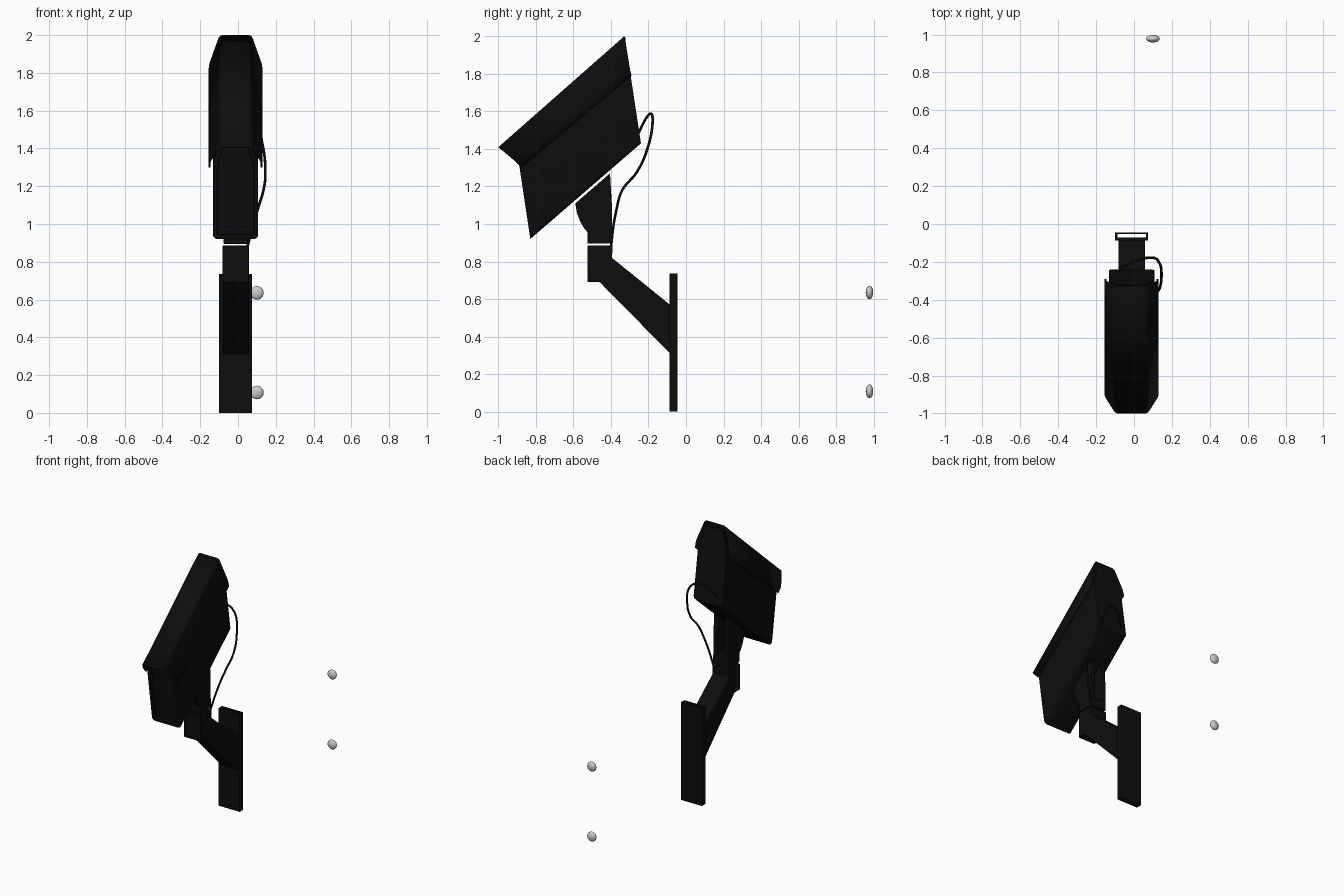
import bpy, bmesh
from mathutils import Vector

cube = bpy.data.objects.get("Cube")
if cube:
    bpy.data.objects.remove(cube, do_unlink=True)

CX = -0.013  # centre line of the camera and bracket


def material(name, rgb):
    m = bpy.data.materials.new(name)
    m.use_nodes = True
    colour = (*rgb, 1)
    m.diffuse_color = colour
    m.node_tree.nodes["Principled BSDF"].inputs["Base Color"].default_value = colour
    return m


BLACK = material("matte_black", (0.004, 0.004, 0.004))
GREY = material("light_grey", (0.6, 0.6, 0.6))


def finish(bm, name, mat=BLACK):
    me = bpy.data.meshes.new(name)
    bm.to_mesh(me)
    bm.free()
    ob = bpy.data.objects.new(name, me)
    bpy.context.collection.objects.link(ob)
    me.materials.append(mat)
    return ob


def prism(name, profile, x0, x1, bevel=0.004):
    """Side outline (y, z) extruded across x."""
    bm = bmesh.new()
    face = bm.faces.new([bm.verts.new((x0, y, z)) for y, z in profile])
    ext = bmesh.ops.extrude_face_region(bm, geom=[face])
    verts = [v for v in ext["geom"] if isinstance(v, bmesh.types.BMVert)]
    bmesh.ops.translate(bm, verts=verts, vec=(x1 - x0, 0, 0))
    bmesh.ops.recalc_face_normals(bm, faces=bm.faces)
    ob = finish(bm, name)
    if bevel:
        mod = ob.modifiers.new("edge", "BEVEL")
        mod.width = bevel
        mod.segments = 2
    return ob


def loft(stations, closed, radius):
    """Mirror (half width, front yz, back yz) stations and span front to back."""
    bm = bmesh.new()
    ring = [(CX - w, f, b) for w, f, b in stations]
    ring += [(CX + w, f, b) for w, f, b in reversed(stations)]
    front = [bm.verts.new((x, *f)) for x, f, b in ring]
    back = [bm.verts.new((x, *b)) for x, f, b in ring]
    n = len(ring)
    for i in range(n if closed else n - 1):
        j = (i + 1) % n
        bm.faces.new((front[i], front[j], back[j], back[i]))
    if closed:
        bm.faces.new(front)
        bm.faces.new(back)
    bmesh.ops.recalc_face_normals(bm, faces=bm.faces)
    rails = [bm.edges.get((f, b)) for f, b in zip(front, back)]
    rails = [e for e in rails if len(e.link_faces) == 2]
    bmesh.ops.bevel(bm, geom=rails, offset=radius, segments=3, profile=0.5,
                    affect="EDGES")
    bm.normal_update()
    return bm


# Camera housing with a recessed front window
bm = loft([(0.12, (-0.83, 0.92), (-0.24, 1.43)),
           (0.12, (-0.89, 1.32), (-0.298, 1.81)),
           (0.07, (-0.915, 1.455), (-0.322, 1.965))], True, 0.022)
window = min((f for f in bm.faces if len(f.verts) > 6),
             key=lambda f: f.calc_center_median().y)
bmesh.ops.inset_region(bm, faces=[window], thickness=0.022, depth=0)
bmesh.ops.inset_region(bm, faces=[window], thickness=0.003, depth=-0.02)
finish(bm, "camera_housing")

# Sun hood, a folded sheet over the housing
bm = loft([(0.142, (-0.88, 1.30), (-0.29, 1.79)),
           (0.142, (-0.91, 1.335), (-0.303, 1.84)),
           (0.085, (-1.0, 1.41), (-0.33, 2.0))], False, 0.015)
if max(bm.faces, key=lambda f: f.calc_area()).normal.dot(Vector((0, 0, 1))) < 0 \
        or sum(f.normal.z for f in bm.faces) < 0:
    bmesh.ops.reverse_faces(bm, faces=bm.faces)
hood = finish(bm, "sun_hood")
sheet = hood.modifiers.new("thickness", "SOLIDIFY")
sheet.thickness = 0.01
sheet.offset = -1

# Swivel yoke: two cheeks on a short block
cheek = [(-0.395, 0.94), (-0.395, 1.1), (-0.405, 1.27), (-0.59, 1.11),
         (-0.582, 1.06), (-0.565, 1.015), (-0.545, 0.98), (-0.52, 0.95)]
for side, name in ((-1, "right_yoke_cheek"), (1, "left_yoke_cheek")):
    mid = CX + side * 0.047
    prism(name, cheek, mid - 0.017, mid + 0.017)
prism("yoke_base", [(-0.525, 0.895), (-0.395, 0.895), (-0.395, 0.97),
                    (-0.525, 0.97)], CX - 0.065, CX + 0.065)

# Support arm
prism("support_arm", [(-0.525, 0.69), (-0.46, 0.69), (-0.08, 0.305),
                      (-0.08, 0.565), (-0.395, 0.82), (-0.395, 0.885),
                      (-0.525, 0.885)], CX - 0.07, CX + 0.07)

# Hollow wall plate: front, back and two sides
Z0, Z1, XL, XR = 0, 0.735, -0.10, 0.075


def slab(name, x0, x1, y0, y1):
    prism(name, [(y0, Z0), (y1, Z0), (y1, Z1), (y0, Z1)], x0, x1, 0)


slab("wall_plate_front", XL, XR, -0.087, -0.07)
slab("wall_plate_back", XL, XR, -0.053, -0.046)
slab("wall_plate_right_side", XL, XL + 0.012, -0.07, -0.053)
slab("wall_plate_left_side", XR - 0.012, XR, -0.07, -0.053)

# Cable looping from the back of the housing to the neck
curve = bpy.data.curves.new("cable", "CURVE")
curve.dimensions = "3D"
curve.bevel_depth = 0.007
curve.bevel_resolution = 3
curve.use_fill_caps = True
path = [(-0.09, -0.255, 1.48), (-0.04, -0.215, 1.56), (0.03, -0.187, 1.588),
        (0.09, -0.178, 1.55), (0.13, -0.2, 1.42), (0.145, -0.26, 1.28),
        (0.135, -0.34, 1.18), (0.105, -0.37, 1.08), (0.055, -0.397, 0.9),
        (0.04, -0.4, 0.84)]
spline = curve.splines.new("BEZIER")
spline.bezier_points.add(len(path) - 1)
for point, co in zip(spline.bezier_points, path):
    point.co = co
    point.handle_left_type = point.handle_right_type = "AUTO"
cable = bpy.data.objects.new("cable", curve)
bpy.context.collection.objects.link(cable)
curve.materials.append(BLACK)

# Two detached flattened screw heads
for name, z in (("upper_screw_head", 0.635), ("lower_screw_head", 0.108)):
    bm = bmesh.new()
    bmesh.ops.create_uvsphere(bm, u_segments=24, v_segments=14, radius=1)
    bmesh.ops.scale(bm, verts=bm.verts, vec=(0.036, 0.02, 0.036))
    bmesh.ops.translate(bm, verts=bm.verts, vec=(0.10, 0.978, z))
    finish(bm, name, GREY)

# Smooth shading with sharp edges kept
for ob in bpy.context.scene.objects:
    if ob.type == "MESH":
        bpy.ops.object.select_all(action="DESELECT")
        ob.select_set(True)
        bpy.context.view_layer.objects.active = ob
        bpy.ops.object.shade_smooth_by_angle()
